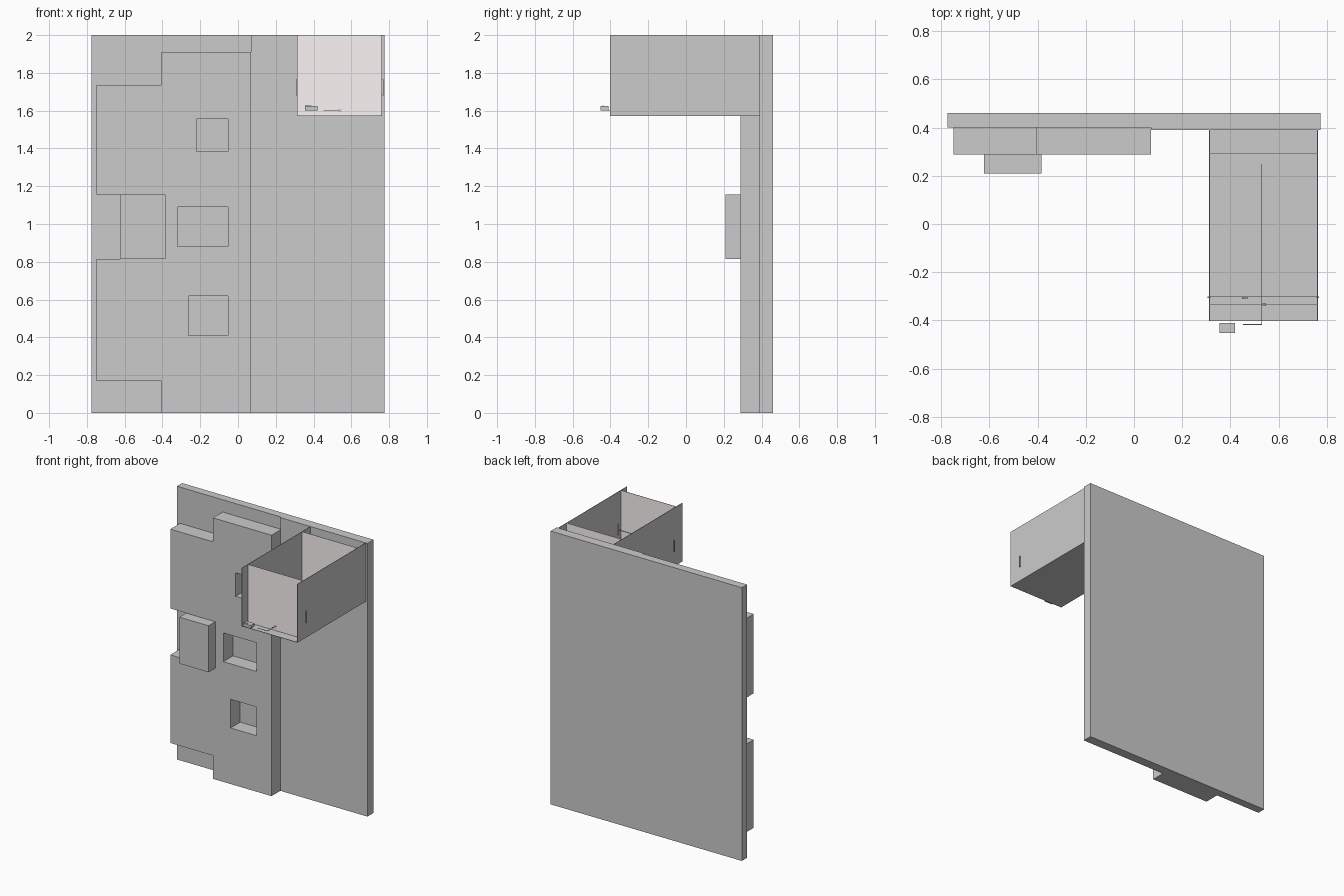
import bpy, bmesh
from mathutils import Vector

if "Cube" in bpy.data.objects:
    bpy.data.objects.remove(bpy.data.objects["Cube"])


def material(name, rgb):
    m = bpy.data.materials.new(name)
    m.diffuse_color = (*rgb, 1)
    m.use_nodes = True
    m.node_tree.nodes["Principled BSDF"].inputs["Base Color"].default_value = m.diffuse_color
    return m


def finish(name, bm, mat=None):
    bmesh.ops.recalc_face_normals(bm, faces=bm.faces)
    me = bpy.data.meshes.new(name)
    bm.to_mesh(me)
    bm.free()
    ob = bpy.data.objects.new(name, me)
    bpy.context.collection.objects.link(ob)
    if mat:
        me.materials.append(mat)
    return ob


def box(name, x, y, z, mat=None):
    bm = bmesh.new()
    bmesh.ops.create_cube(bm, size=1)
    for v in bm.verts:
        v.co = Vector([r[0] + (c + 0.5) * (r[1] - r[0]) for c, r in zip(v.co, (x, y, z))])
    return finish(name, bm, mat)


def prism(name, outline, y):
    bm = bmesh.new()
    face = bm.faces.new([bm.verts.new((px, y[0], pz)) for px, pz in outline])
    ext = bmesh.ops.extrude_face_region(bm, geom=[face])
    for v in ext["geom"]:
        if isinstance(v, bmesh.types.BMVert):
            v.co.y = y[1]
    return finish(name, bm)


pale = material("pale_pink", (0.98, 0.92, 0.91))
red = material("dark_red", (0.6, 0.15, 0.2))

# Back board: slightly thicker to the right of x = 0.07
prism("back_board_left", [(-0.775, 0), (0.07, 0), (0.07, 2), (-0.775, 2)], (0.40, 0.46))
box("back_board_right", (0.07, 0.775), (0.39, 0.46), (0, 2))

# Stepped panel with a notch on its left side
panel = prism("stepped_panel", [
    (-0.405, 0), (0.07, 0), (0.07, 1.91), (-0.405, 1.91), (-0.405, 1.735),
    (-0.75, 1.735), (-0.75, 1.155), (-0.385, 1.155), (-0.385, 0.815),
    (-0.75, 0.815), (-0.75, 0.17), (-0.405, 0.17)], (0.288, 0.40))

# Square windows cut through the panel
for i, (x0, z0, z1) in enumerate([(-0.22, 1.385, 1.557), (-0.32, 0.88, 1.09), (-0.262, 0.41, 0.62)]):
    cutter = box(f"window_cutter_{i}", (x0, -0.053), (0.2, 0.5), (z0, z1))
    cutter.hide_render = True
    cutter.hide_set(True)
    cut = panel.modifiers.new("window", "BOOLEAN")
    cut.object = cutter
    cut.solver = "EXACT"

# Block standing in the notch
box("notch_block", (-0.622, -0.385), (0.21, 0.40), (0.815, 1.155))

# Open bin: floor, thin side walls, recessed pale end panels
T = 0.003
X0, X1, Y0, Y1, Z0 = 0.312, 0.763, -0.403, 0.39, 1.572
box("bin_floor", (X0, X1), (Y0, Y1), (Z0, Z0 + T))
for side, x in (("left", X0), ("right", X1 - T)):
    box(f"bin_wall_{side}", (x, x + T), (Y0, Y1), (Z0, 2))
for end, y in (("front", -0.335), ("back", 0.292)):
    box(f"bin_panel_{end}", (X0 + T, X1 - T), (y, y + T), (Z0 + T, 2), pale)

# Cross rod with an upright clip at each wall
box("cross_rod", (X0, X1), (-0.304, -0.301), (1.72, 1.723))
for side, x in (("left", X0), ("right", X1)):
    box(f"rod_clip_{side}", (x - 0.006, x + 0.006), (-0.307, -0.300), (1.68, 1.765))
box("rod_latch", (0.448, 0.472), (-0.312, -0.304), (1.715, 1.73))

# Pull wire along the bin floor with its front arm and end knob
box("pull_wire", (0.529, 0.532), (-0.418, 0.25), (1.6, 1.603), red)
box("wire_arm", (0.452, 0.532), (-0.419, -0.416), (1.6, 1.603))
box("wire_knob", (0.53, 0.548), (-0.34, -0.328), (1.594, 1.609))

# Small switch block at the front edge
box("switch_body", (0.355, 0.42), (-0.452, -0.41), (1.602, 1.625))
box("switch_lever", (0.355, 0.39), (-0.441, -0.436), (1.623, 1.628))
